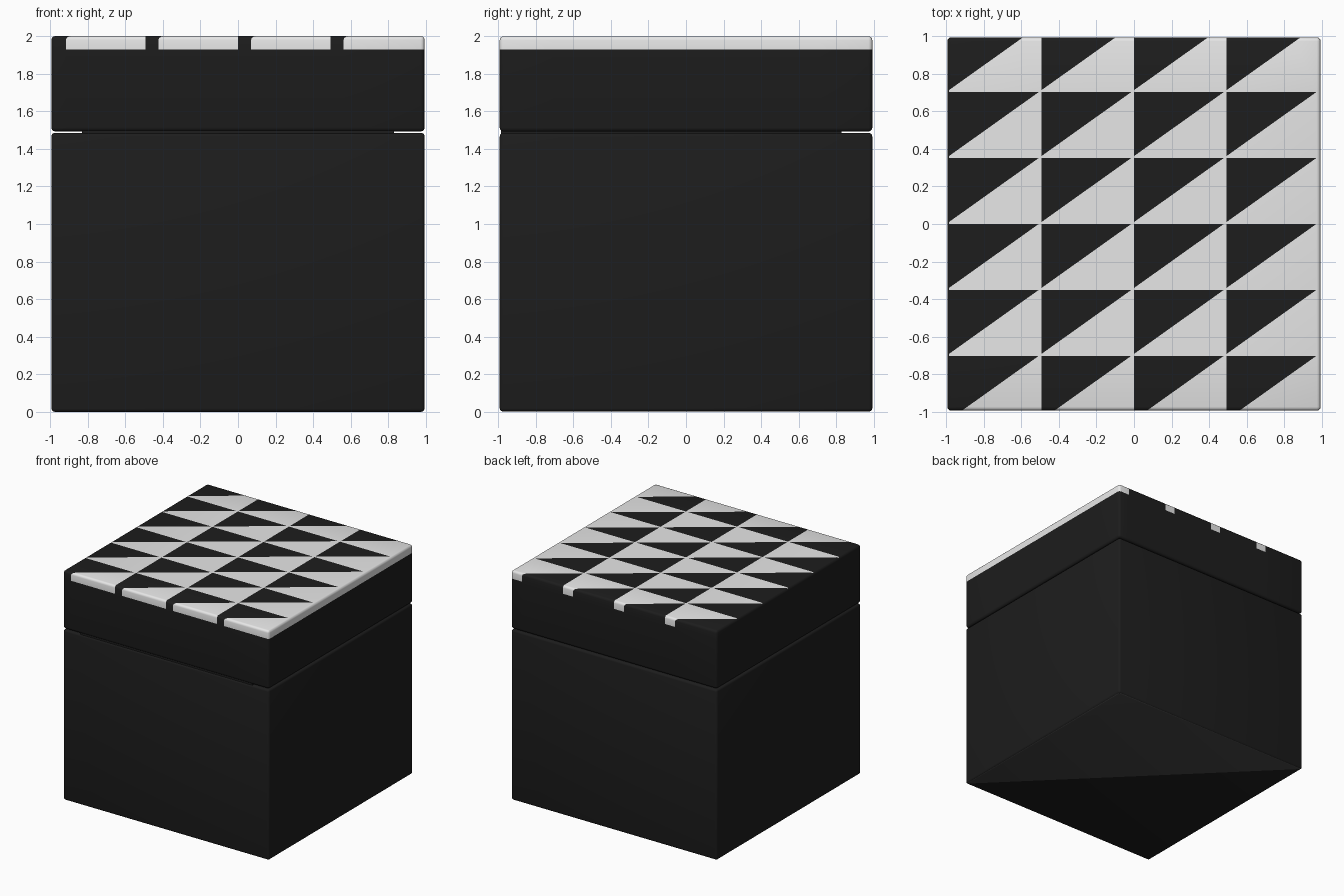
import bpy, bmesh, math
from mathutils import Vector

if "Cube" in bpy.data.objects:
    bpy.data.objects.remove(bpy.data.objects["Cube"])

HALF = 0.993
COL, ROW = 0.4925, 0.351      # pattern cell size
SHIFT = 0.03                  # diagonal offset, in cells


def material(name, v):
    m = bpy.data.materials.new(name)
    m.diffuse_color = (v, v, v, 1)
    m.use_nodes = True
    m.node_tree.nodes["Principled BSDF"].inputs["Base Color"].default_value = m.diffuse_color
    return m


BLACK = material("charcoal black", 0.0122)
GREY = material("dark grey", 0.056)
WHITE = material("soft white", 0.86)


def box(bm, lo, hi, bevel):
    bmesh.ops.create_cube(bm, size=1)
    for v in bm.verts:
        v.co = Vector([lo[i] + (v.co[i] + 0.5) * (hi[i] - lo[i]) for i in range(3)])
    if bevel:
        bmesh.ops.bevel(bm, geom=bm.edges[:], offset=bevel, segments=3,
                        profile=0.5, affect='EDGES')


def cut(bm, co, no):
    bmesh.ops.bisect_plane(bm, geom=bm.verts[:] + bm.edges[:] + bm.faces[:],
                           dist=1e-5, plane_co=co, plane_no=no)


def finish(bm, name, mats):
    bmesh.ops.recalc_face_normals(bm, faces=bm.faces[:])
    me = bpy.data.meshes.new(name)
    bm.to_mesh(me)
    bm.free()
    for m in mats:
        me.materials.append(m)
    ob = bpy.data.objects.new(name, me)
    bpy.context.collection.objects.link(ob)
    bpy.ops.object.select_all(action='DESELECT')
    ob.select_set(True)
    bpy.context.view_layer.objects.active = ob
    bpy.ops.object.shade_smooth_by_angle(angle=math.radians(40))
    return ob


# Box body, with the underside split diagonally into black and grey
bm = bmesh.new()
box(bm, (-HALF, -HALF, 0), (HALF, HALF, 1.485), 0.018)
cut(bm, (0, 0, 0), (1, 1, 0))
for f in bm.faces:
    c = f.calc_center_median()
    f.material_index = int(c.z < 0.002 and c.x + c.y > 0)
finish(bm, "box_body", [BLACK, GREY])

# Inner collar seen through the gap
bm = bmesh.new()
box(bm, (-0.83, -0.985, 1.47), (0.83, 0.83, 1.52), 0)
finish(bm, "inner_collar", [BLACK])

# Lid, cut along the triangle pattern
bm = bmesh.new()
box(bm, (-HALF, -HALF, 1.493), (HALF, HALF, 2.0), 0.02)
cut(bm, (0, 0, 1.93), (0, 0, 1))
for i in range(-2, 3):
    cut(bm, (i * COL, 0, 0), (1, 0, 0))
    cut(bm, (0, i * ROW, 0), (0, 1, 0))
for i in range(-5, 6):
    cut(bm, ((i - SHIFT) * COL, 0, 0), (ROW, -COL, 0))


def is_white(c):
    if c.z < 1.93 or c.x < -2 * COL:
        return False
    if c.x > 2 * COL:
        return True
    u, v = c.x / COL, c.y / ROW
    return (u - math.floor(u)) + SHIFT > (v - math.floor(v))


for f in bm.faces:
    f.material_index = int(is_white(f.calc_center_median()))
finish(bm, "patterned_lid", [BLACK, WHITE])
